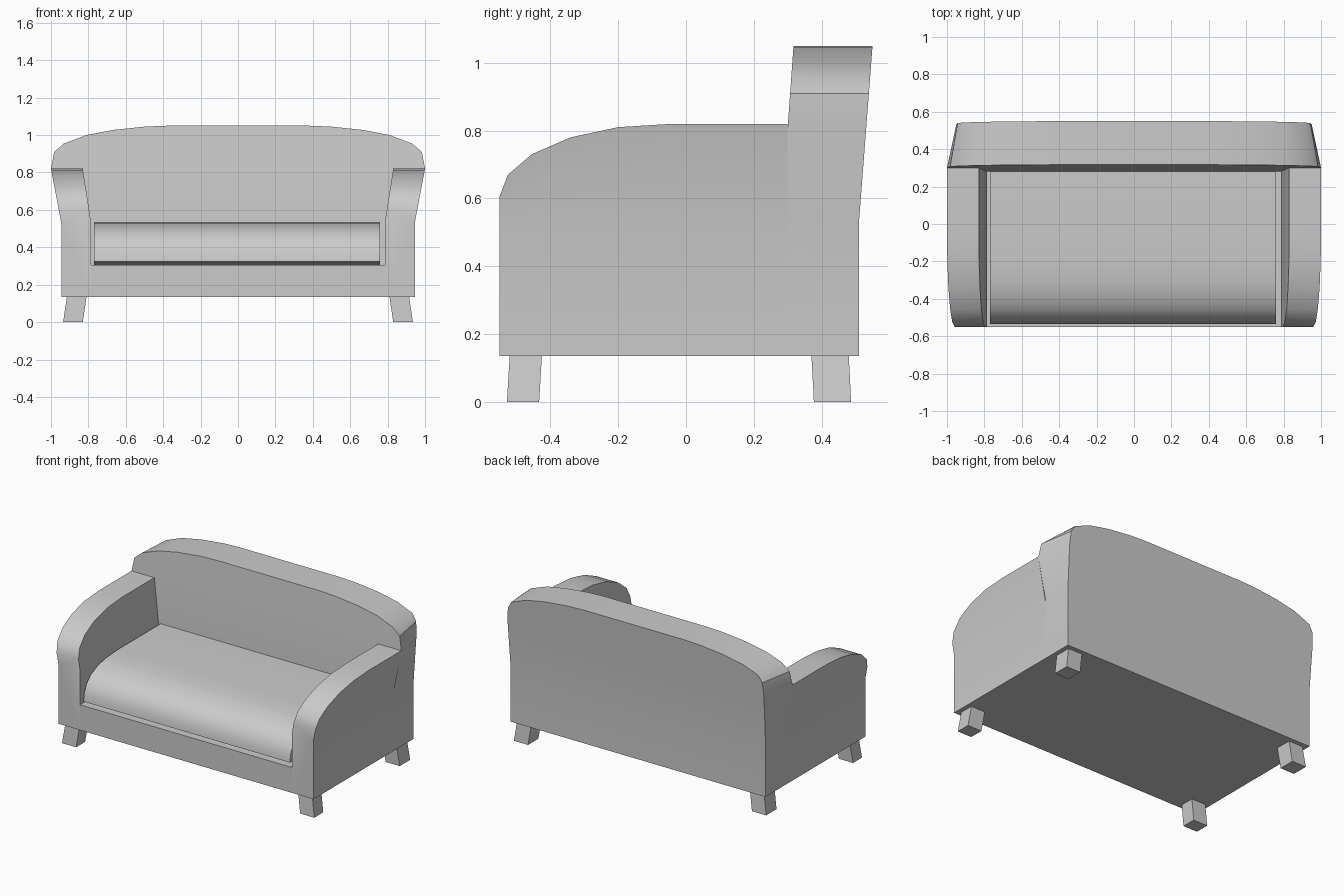
import bpy, bmesh
from math import radians

if "Cube" in bpy.data.objects:
    bpy.data.objects.remove(bpy.data.objects["Cube"])


def loft(name, rings, mirror=False, smooth=True):
    """Skin a list of equal-sized point rings and cap both ends."""
    bm = bmesh.new()
    vs = [[bm.verts.new(p) for p in ring] for ring in rings]
    n = len(vs[0])
    for a, b in zip(vs, vs[1:]):
        for i in range(n):
            j = (i + 1) % n
            bm.faces.new((a[i], a[j], b[j], b[i]))
    bm.faces.new(vs[0])
    bm.faces.new(vs[-1])
    bmesh.ops.recalc_face_normals(bm, faces=bm.faces)
    mesh = bpy.data.meshes.new(name)
    bm.to_mesh(mesh)
    bm.free()
    ob = bpy.data.objects.new(name, mesh)
    bpy.context.collection.objects.link(ob)
    bpy.ops.object.select_all(action='DESELECT')
    bpy.context.view_layer.objects.active = ob
    ob.select_set(True)
    if smooth:
        bpy.ops.object.shade_smooth_by_angle(angle=radians(35))
    if mirror:
        mod = ob.modifiers.new("Mirror", 'MIRROR')
        mod.use_axis[0] = True
        mod.use_clip = False
    return ob


def rect(x0, x1, y0, y1, z):
    return [(x0, y0, z), (x1, y0, z), (x1, y1, z), (x0, y1, z)]


# Base between the arms
loft("base", [rect(-0.785, 0.785, -0.55, 0.30, z) for z in (0.135, 0.305)], smooth=False)

# Arms: curved top, flaring outward above seat height
arm_top = [(-0.55, 0.605), (-0.525, 0.67), (-0.455, 0.73), (-0.34, 0.78),
           (-0.20, 0.81), (-0.04, 0.82), (0.30, 0.82)]
rings = []
for y, z in arm_top:
    t = (z - 0.53) / 0.29
    section = [(0.945 + 0.055 * t, z), (0.785 + 0.045 * t, z), (0.785, 0.53),
               (0.785, 0.135), (0.945, 0.135), (0.945, 0.53)]
    rings.append([(x, y, h) for x, h in section])
loft("arm", rings, mirror=True)

# Leaning back rest: height, half width at front, half width at rear
back_rows = [(0.135, 0.945, 0.945), (0.53, 0.945, 0.945), (0.82, 1.0, 0.95),
             (0.91, 0.983, 0.943), (0.955, 0.93, 0.915), (1.0, 0.81, 0.80),
             (1.027, 0.67, 0.66), (1.045, 0.50, 0.49), (1.05, 0.38, 0.37)]
rings = []
for z, front, rear in back_rows:
    lean = max(0, (z - 0.53) / 0.52)
    yf, yr = 0.28 + 0.037 * lean, 0.51 + 0.04 * lean
    rings.append([(-front, yf, z), (front, yf, z), (rear, yr, z), (-rear, yr, z)])
loft("back_rest", rings)

# Seat cushion with rolled front edge
cushion = [(0.29, 0.305), (-0.535, 0.325), (-0.53, 0.375), (-0.505, 0.43), (-0.46, 0.475),
           (-0.39, 0.508), (-0.30, 0.527), (-0.18, 0.535), (0.29, 0.535)]
loft("seat_cushion", [[(x, y, z) for y, z in cushion] for x in (-0.77, 0.76)])

# Splayed legs
for name, y0, y1, dy in (("front_leg", -0.52, -0.425, -0.008), ("back_leg", 0.37, 0.48, 0.007)):
    loft(name, [rect(0.83, 0.935, y0 + dy, y1 + dy, 0),
                rect(0.81, 0.915, y0, y1, 0.135)], mirror=True, smooth=False)
